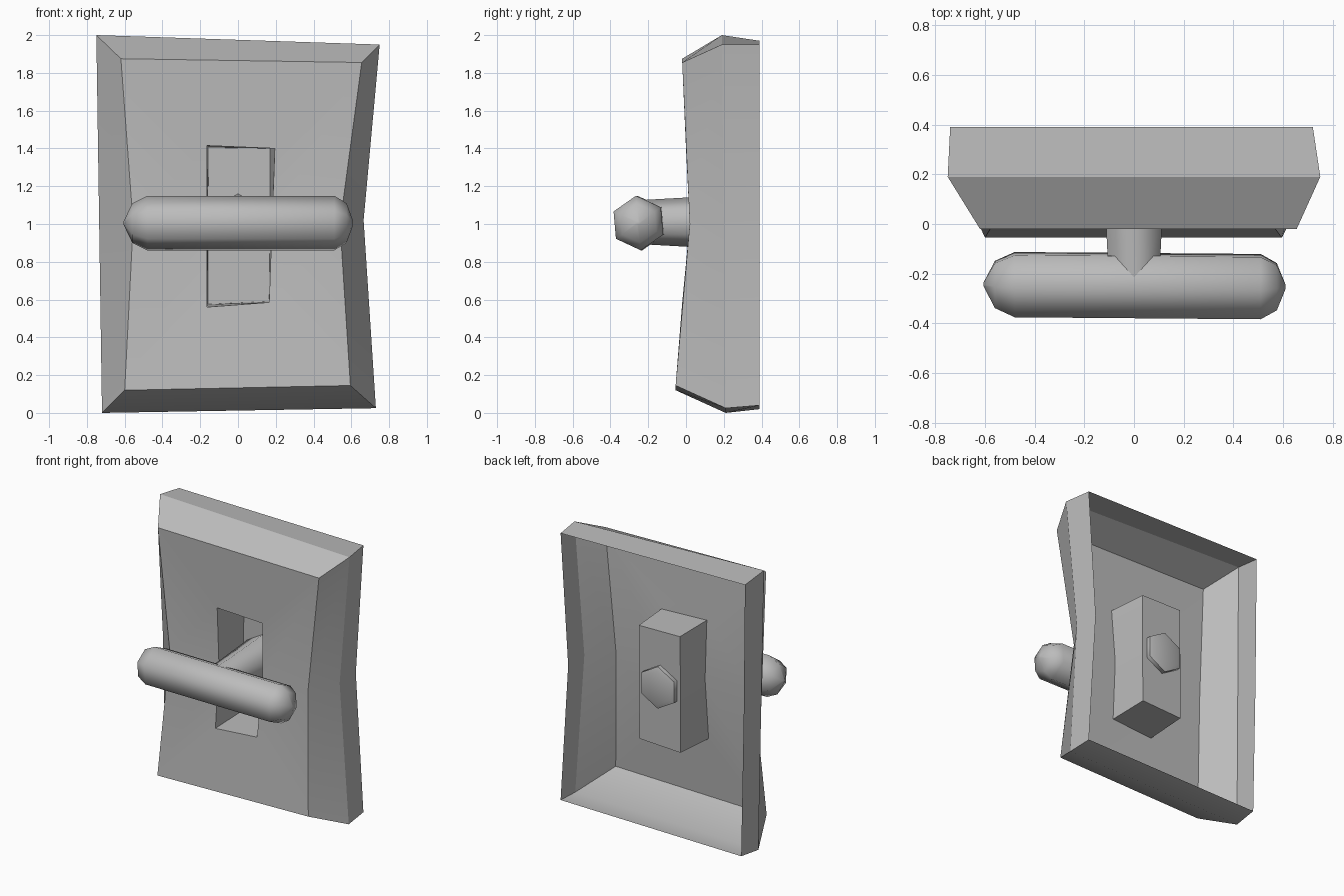
import bpy
import math
from mathutils import Vector

cube = bpy.data.objects.get("Cube")
if cube:
    bpy.data.objects.remove(cube, do_unlink=True)

grey = bpy.data.materials.new("plain grey")
grey.use_nodes = True
colour = (0.5, 0.5, 0.5, 1)
grey.diffuse_color = colour
grey.node_tree.nodes["Principled BSDF"].inputs["Base Color"].default_value = colour


def loft(name, rings, cap_start=False, cap_end=False, angle=30):
    """Join equal-sized rings of points into one skin."""
    n = len(rings[0])
    verts = [p for ring in rings for p in ring]
    faces = []
    for r in range(len(rings) - 1):
        for i in range(n):
            j = (i + 1) % n
            faces.append((r * n + i, r * n + j, (r + 1) * n + j, (r + 1) * n + i))
    if cap_start:
        faces.append(tuple(reversed(range(n))))
    if cap_end:
        last = (len(rings) - 1) * n
        faces.append(tuple(range(last, last + n)))
    mesh = bpy.data.meshes.new(name)
    mesh.from_pydata(verts, [], faces)
    mesh.update()
    mesh.materials.append(grey)
    obj = bpy.data.objects.new(name, mesh)
    bpy.context.collection.objects.link(obj)
    bpy.ops.object.select_all(action="DESELECT")
    bpy.context.view_layer.objects.active = obj
    obj.select_set(True)
    bpy.ops.object.shade_smooth_by_angle(angle=math.radians(angle))
    return obj


def outline(xz, y_top, y_mid, y_low):
    """Six-point frame: top left, top right, waist right, low right, low left, waist left."""
    depths = (y_top, y_top, y_mid, y_low, y_low, y_mid)
    return [(x, y, z) for (x, z), y in zip(xz, depths)]


def hexagon(centre, u, v, radius):
    """Six points around a centre, first one along v."""
    c, u, v = Vector(centre), Vector(u), Vector(v)
    turns = [k * math.tau / 6 for k in range(6)]
    return [c + radius * (math.sin(t) * u + math.cos(t) * v) for t in turns]


# Wall plate: open-backed waisted shell with a slot pocket
back = [(-0.74, 1.97), (0.72, 1.95), (0.66, 1.02), (0.72, 0.04), (-0.71, 0.02), (-0.73, 1.0)]
rim = [(-0.75, 2.0), (0.75, 1.95), (0.665, 1.02), (0.73, 0.025), (-0.72, 0.0), (-0.735, 1.0)]
front = [(-0.62, 1.875), (0.655, 1.855), (0.54, 1.0), (0.595, 0.145), (-0.6, 0.12), (-0.555, 1.0)]
slot = [(-0.165, 1.415), (0.195, 1.4), (0.18, 1.0), (0.165, 0.585), (-0.165, 0.56), (-0.165, 1.0)]
pocket = [(-0.155, 1.405), (0.17, 1.4), (0.17, 1.0), (0.165, 0.59), (-0.16, 0.575), (-0.16, 1.0)]
loft("wall_plate", [
    outline(back, 0.39, 0.39, 0.39),
    outline(rim, 0.19, 0.2, 0.21),
    outline(front, -0.02, 0.02, -0.055),
    outline(slot, 0.0, 0.02, -0.02),
    outline(pocket, 0.29, 0.29, 0.29),
], cap_end=True)

# Lever post: tapered hexagonal bar through the pocket floor
X, Y, Z = (1, 0, 0), (0, 1, 0), (0, 0, 1)
post = [(-0.27, 0.115), (0.0, 0.13), (0.29, 0.15), (0.32, 0.15), (0.33, 0.12)]
loft("lever_post", [hexagon((0, y, 1.01), X, Z, r) for y, r in post], True, True, 62)

# Cross handle: hexagonal bar with rounded ends, slightly turned and skewed
tilt = math.radians(5)
u = (0, math.cos(tilt), math.sin(tilt))
v = (0, -math.sin(tilt), math.cos(tilt))
bar = [(-0.605, 0.01), (-0.56, 0.105), (-0.48, 0.145),
       (0.51, 0.145), (0.575, 0.105), (0.61, 0.01)]
loft("cross_handle",
     [hexagon((x, -0.248 - 0.008 * x, 1.005), u, v, r) for x, r in bar], True, True, 70)
